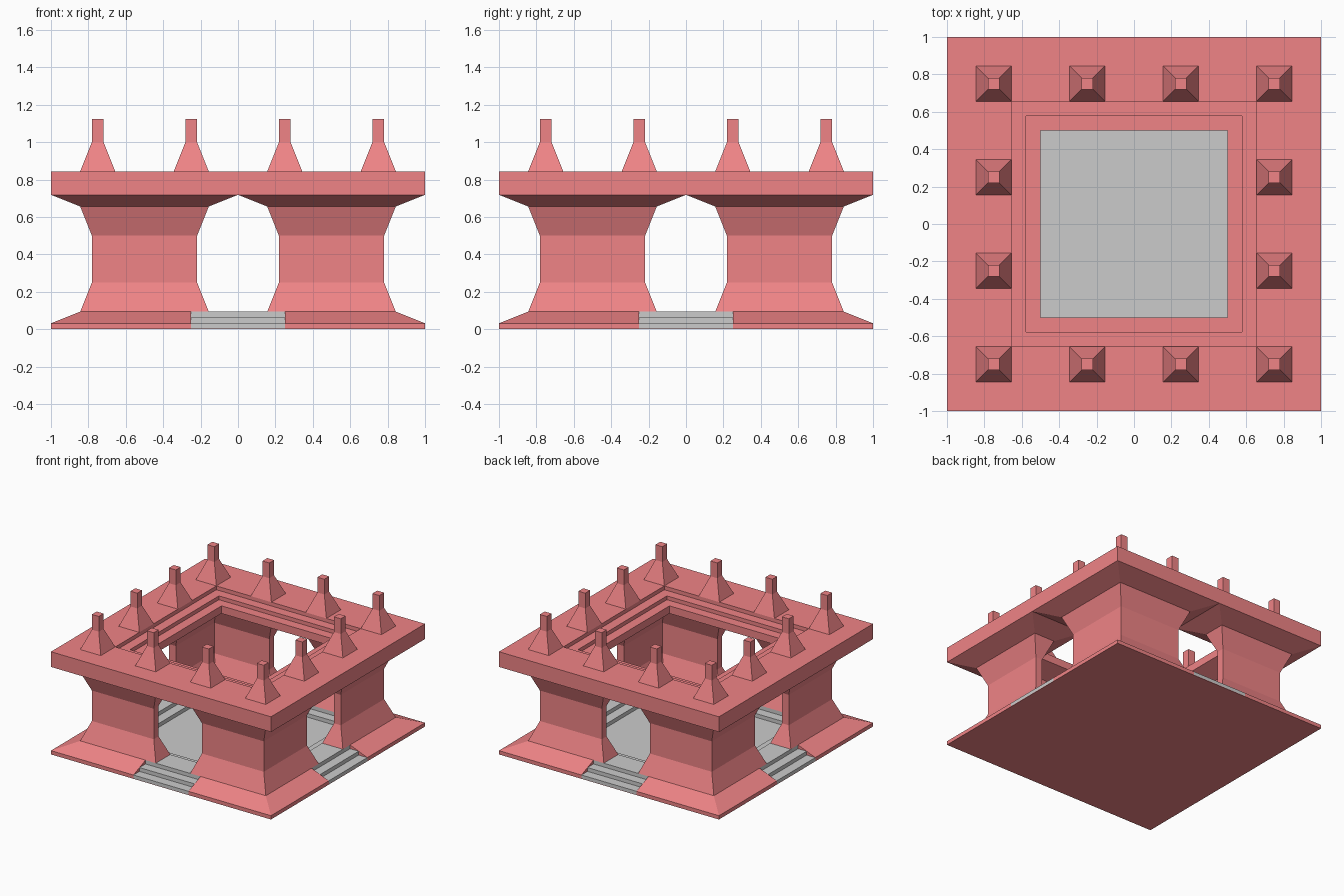
import bpy, bmesh

if "Cube" in bpy.data.objects:
    bpy.data.objects.remove(bpy.data.objects["Cube"])

U = 1 / 32  # module used throughout the building

red = bpy.data.materials.new("red_stone")
red.diffuse_color = (0.87, 0.23, 0.24, 1)
red.use_nodes = True
red.node_tree.nodes["Principled BSDF"].inputs["Base Color"].default_value = red.diffuse_color


def loft(name, rings, material=None, cap_start=False, cap_end=False,
         loop=False, mirror=False):
    """Skin a stack of equal-length closed outlines."""
    bm = bmesh.new()
    vs = [[bm.verts.new(p) for p in ring] for ring in rings]
    pairs = list(zip(vs, vs[1:]))
    if loop:
        pairs.append((vs[-1], vs[0]))
    for a, b in pairs:
        for i in range(len(a)):
            j = (i + 1) % len(a)
            bm.faces.new((a[i], a[j], b[j], b[i]))
    if cap_start:
        bm.faces.new(vs[0][::-1])
    if cap_end:
        bm.faces.new(vs[-1])
    bmesh.ops.recalc_face_normals(bm, faces=bm.faces)
    me = bpy.data.meshes.new(name)
    bm.to_mesh(me)
    bm.free()
    ob = bpy.data.objects.new(name, me)
    bpy.context.collection.objects.link(ob)
    if material:
        me.materials.append(material)
    if mirror:
        m = ob.modifiers.new("mirror", 'MIRROR')
        m.use_axis = (True, True, False)
        m.use_mirror_merge = False
    return ob


def square(r, z, cx=0, cy=0):
    return [(cx - r, cy - r, z), (cx + r, cy - r, z),
            (cx + r, cy + r, z), (cx - r, cy + r, z)]


def ell(t, z):
    """L-shaped wall outline, half thickness t, with its corner at 0.75, 0.75."""
    a, o, i = 0.25 - t, 0.75 + t, 0.75 - t
    return [(a, o, z), (a, i, z), (i, i, z), (i, a, z), (o, a, z), (o, o, z)]


# Underside plate
loft("base_plate", [square(1, 0), square(1, 0.004)], red, True, True)

# Sloped plinth wrapping each corner, stopping at the stairs
plinth = [(1, 0.004), (1, U), (27 * U, 3 * U), (24 * U, 3 * U), (24 * U, 0.004)]
loft("corner_plinths",
     [[(0.25, r, z) for r, z in plinth],
      [(r, r, z) for r, z in plinth],
      [(r, 0.25, z) for r, z in plinth]], red, True, True, mirror=True)

# Sunken stepped floor
loft("stepped_floor",
     [square(r * U, z * U) for r, z in
      [(24, 0.5), (24, 3), (21, 3), (21, 2), (18.5, 2), (18.5, 1), (16, 1)]],
     None, True, True)

# Entrance stairs on four sides
stairs = [(24 * U, 0.004), (24 * U, 3 * U), (27 * U, 3 * U), (27 * U, 2 * U),
          (29.5 * U, 2 * U), (29.5 * U, U), (1, U), (1, 0.004)]
for side, s, swap in (("front", -1, 0), ("back", 1, 0), ("left", -1, 1), ("right", 1, 1)):
    rings = [[(s * r, x, z) if swap else (x, s * r, z) for r, z in stairs]
             for x in (-0.25, 0.25)]
    loft(side + "_stairs", rings, None, True, True)

# Corner walls, flared at foot and head
loft("corner_walls",
     [ell(t * U, z * U) for t, z in [(3, 3), (1, 8), (1, 16), (3, 21), (8, 23)]],
     red, mirror=True)

# Roof slab with a stepped square opening
loft("roof_slab",
     [square(r * U, z * U) for r, z in
      [(32, 23), (32, 27), (21, 27), (21, 26), (18.5, 26), (18.5, 25), (16, 25), (16, 23)]],
     red, loop=True)

# Ring of pinnacles along the roof edge
spots = (-0.75, -0.25, 0.25, 0.75)
for x in spots:
    for y in spots:
        if max(abs(x), abs(y)) > 0.5:
            loft("pinnacle",
                 [square(r * U, z * U, x, y) for r, z in [(3, 27), (1, 32), (1, 36)]],
                 red, cap_end=True)
